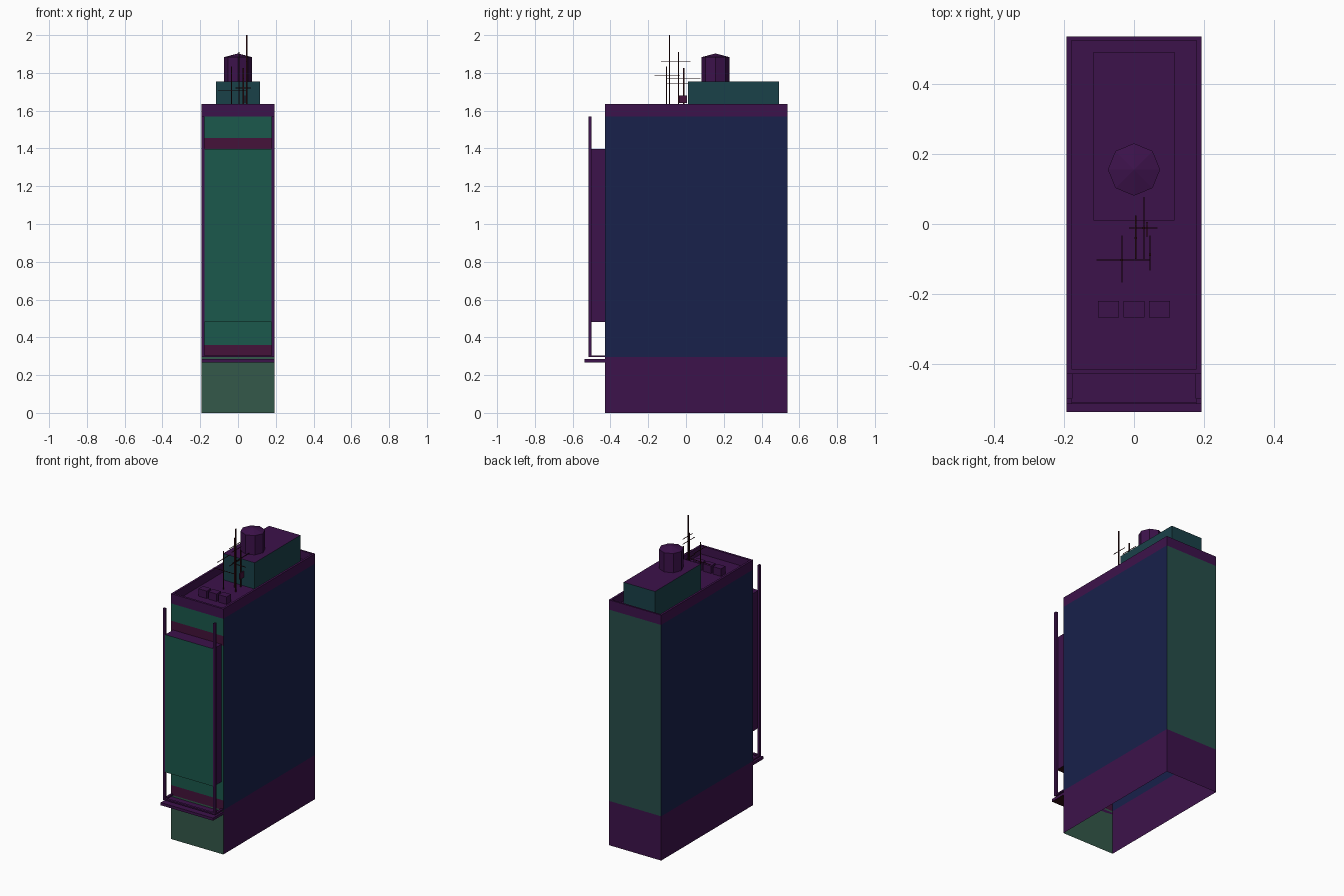
import bpy, bmesh, math

if "Cube" in bpy.data.objects:
    bpy.data.objects.remove(bpy.data.objects["Cube"])

COL = {
    "purple": (0.046, 0.006, 0.070), "maroon": (0.058, 0.006, 0.042),
    "navy": (0.009, 0.015, 0.070), "green": (0.011, 0.098, 0.072),
    "teal": (0.010, 0.052, 0.066), "grey_green": (0.033, 0.098, 0.068),
    "back_teal": (0.045, 0.055, 0.050), "dark": (0.030, 0.004, 0.006),
}
COL["back_teal"] = (0.05 * 0.8, 0.09, 0.08)
COL["back_teal"] = (0.020, 0.075, 0.068)
MATS = {}
for k, c in COL.items():
    MATS[k] = bpy.data.materials.new(k)
    MATS[k].diffuse_color = (*c, 1)


def finish(name, bm, mats):
    me = bpy.data.meshes.new(name)
    bm.to_mesh(me)
    bm.free()
    for m in mats:
        me.materials.append(MATS[m])
    ob = bpy.data.objects.new(name, me)
    bpy.context.collection.objects.link(ob)
    return ob


def box(name, x, y, z, mat, faces=None, skip=""):
    """Box from ranges; faces recolours sides, skip drops sides (F B L R T D)."""
    faces = faces or {}
    bm = bmesh.new()
    v = {(i, j, k): bm.verts.new((x[i], y[j], z[k]))
         for i in (0, 1) for j in (0, 1) for k in (0, 1)}
    sides = {"F": "000 100 101 001", "B": "110 010 011 111",
             "L": "010 000 001 011", "R": "100 110 111 101",
             "T": "001 101 111 011", "D": "010 110 100 000"}
    mats = [mat] + sorted(set(faces.values()) - {mat})
    for s, idx in sides.items():
        if s not in skip:
            f = bm.faces.new([v[tuple(map(int, c))] for c in idx.split()])
            f.material_index = mats.index(faces.get(s, mat))
    for p in [p for p in bm.verts if not p.link_faces]:
        bm.verts.remove(p)
    return finish(name, bm, mats)


W = 0.193
BX, BY = (-W, W), (-0.43, 0.537)
ROOF, TOP = 1.58, 1.635

# Open-bottomed tower shell, stacked in storeys with differing front colours
box("base_walls", BX, BY, (0, 0.295), "purple", {"F": "grey_green"}, "TD")
levels = [0.295, 0.36, 1.39, 1.455, 1.57]
for i, c in enumerate(("maroon", "green", "maroon", "green")):
    box(f"front_wall_{i}", BX, BY, levels[i:i + 2], c, skip="BLRTD")
box("tower_walls", BX, BY, (0.295, 1.57), "navy", {"B": "back_teal"}, "FTD")

# Parapet ring with sunken roof
box("parapet_outer", BX, BY, (1.57, TOP), "purple", skip="TD")
bm = bmesh.new()
ix, iy = (-0.179, 0.179), (-0.415, 0.525)
rings = []
for xs, ys, z in ((BX, BY, TOP), (ix, iy, TOP), (ix, iy, ROOF)):
    rings.append([bm.verts.new(p) for p in ((xs[0], ys[0], z), (xs[1], ys[0], z),
                                            (xs[1], ys[1], z), (xs[0], ys[1], z))])
for a, b in zip(rings, rings[1:]):
    for i in range(4):
        j = (i + 1) % 4
        bm.faces.new((a[i], a[j], b[j], b[i]))
bm.faces.new(rings[-1])
finish("roof_and_parapet", bm, ["purple"])

# Front bay, corner posts, ledge and rails
box("front_bay", (-0.178, 0.178), (-0.512, -0.43), (0.48, 1.397), "purple",
    {"F": "green", "D": "dark"}, "B")
box("ledge", BX, (-0.538, -0.43), (0.266, 0.284), "purple", {"D": "dark"})
for s, n in ((-1, "left"), (1, "right")):
    xr = sorted((s * 0.178, s * W))
    box(f"{n}_post", xr, (-0.516, -0.5), (0.295, 1.57), "purple")
    box(f"{n}_rail", xr, (-0.5, -0.43), (0.295, 0.304), "purple")
box("front_rail", (-0.178, 0.178), (-0.516, -0.5), (0.295, 0.304), "purple")

# Roof house
box("roof_house", (-0.116, 0.116), (0.01, 0.492), (ROOF, 1.755), "teal",
    {"T": "purple"}, "D")

# Eight-sided water tank with a low cone lid
bm = bmesh.new()
rings = [[bm.verts.new((r * math.cos(i * math.pi / 4),
                        0.156 + r * math.sin(i * math.pi / 4), z)) for i in range(8)]
         for r, z in ((0.075, 1.755), (0.075, 1.883))]
tip = bm.verts.new((0, 0.156, 1.903))
for i in range(8):
    j = (i + 1) % 8
    bm.faces.new((rings[0][i], rings[0][j], rings[1][j], rings[1][i]))
    bm.faces.new((rings[1][i], rings[1][j], tip))
finish("water_tank", bm, ["purple"])

# Roof vents
for i in (-1, 0, 1):
    box(f"roof_vent_{i + 2}", (i * 0.073 - 0.03, i * 0.073 + 0.03),
        (-0.268, -0.221), (ROOF, 1.63), "purple", skip="D")
box("control_panel", (0.034, 0.04), (-0.036, 0.006), (1.64, 1.68), "maroon")

# Antenna masts: x, y, top, bars along y (z, y0, y1), bars along x (z, x0, x1)
masts = [
    (-0.035, -0.103, 1.835, [(1.785, -0.167, -0.033)], [(1.705, -0.107, 0.046)]),
    (0.046, -0.088, 2.0, [(1.86, -0.133, -0.033)], []),
    (0.005, -0.04, 1.91, [(1.86, -0.1, 0.025), (1.745, -0.1, 0.01)], []),
    (0.028, -0.012, 1.825, [(1.77, -0.1, 0.077)], [(1.72, -0.014, 0.068)]),
]
t = 0.003
for n, (x, y, top, ybars, xbars) in enumerate(masts, 1):
    box(f"antenna_{n}_mast", (x - t, x + t), (y - t, y + t), (ROOF, top), "dark")
    for k, (z, a, b) in enumerate(ybars):
        box(f"antenna_{n}_long_bar_{k}", (x - t / 2, x + t / 2), (a, b),
            (z - t / 2, z + t / 2), "dark")
    for k, (z, a, b) in enumerate(xbars):
        box(f"antenna_{n}_cross_bar_{k}", (a, b), (y - t / 2, y + t / 2),
            (z - t / 2, z + t / 2), "dark")

for m in bpy.data.materials:
    if m.users and not m.is_grease_pencil:
        m.use_nodes = True
        m.node_tree.nodes["Principled BSDF"].inputs["Base Color"].default_value = m.diffuse_color
